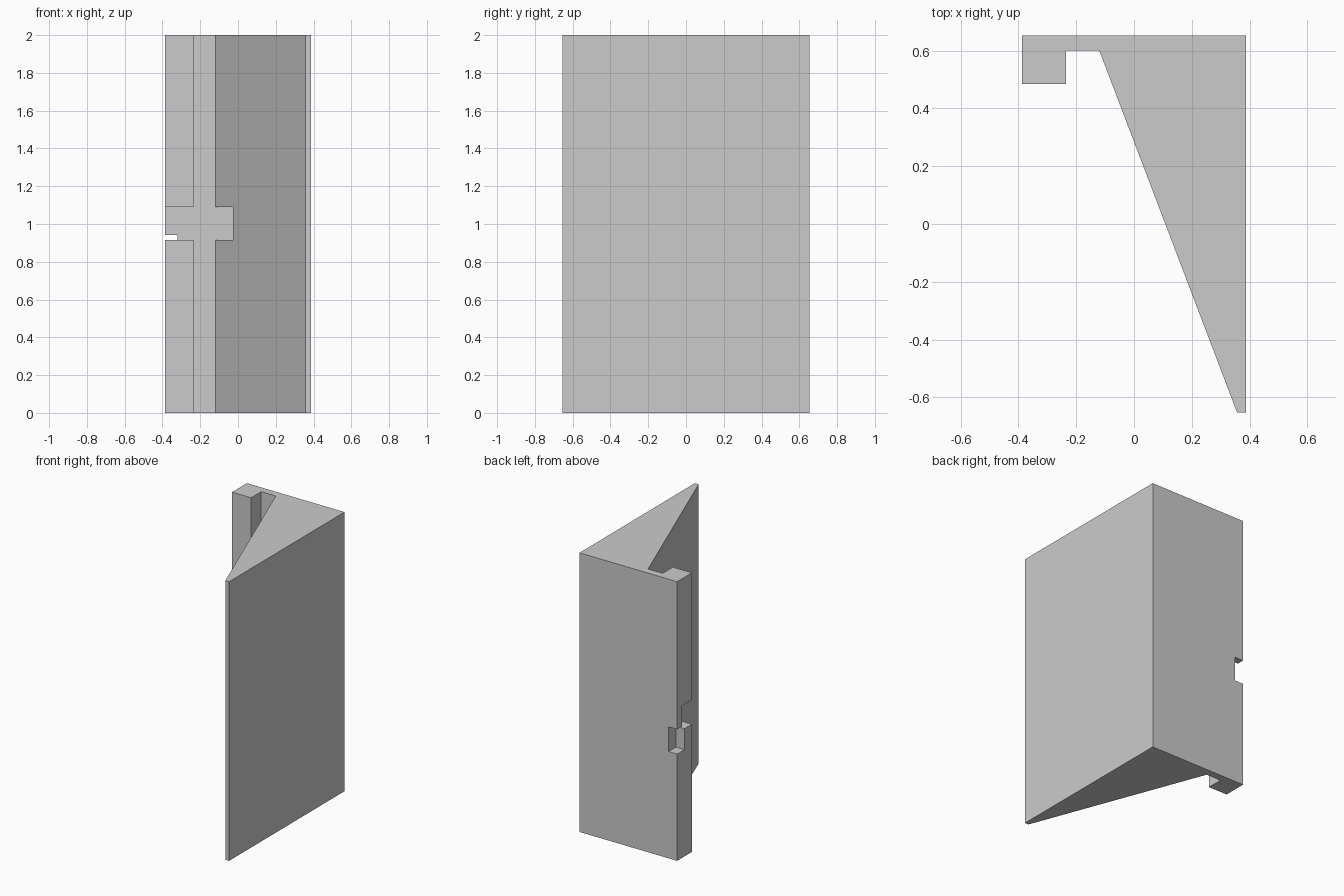
import bpy, bmesh

if "Cube" in bpy.data.objects:
    bpy.data.objects.remove(bpy.data.objects["Cube"])


def prism(name, outline, z0, z1):
    """Extrude a closed xy outline from z0 to z1."""
    bm = bmesh.new()
    face = bm.faces.new([bm.verts.new((x, y, z0)) for x, y in outline])
    ext = bmesh.ops.extrude_face_region(bm, geom=[face])
    top = [v for v in ext["geom"] if isinstance(v, bmesh.types.BMVert)]
    bmesh.ops.translate(bm, verts=top, vec=(0, 0, z1 - z0))
    bmesh.ops.recalc_face_normals(bm, faces=bm.faces)
    mesh = bpy.data.meshes.new(name)
    bm.to_mesh(mesh)
    bm.free()
    obj = bpy.data.objects.new(name, mesh)
    bpy.context.collection.objects.link(obj)
    return obj


def cut_box(target, x0, x1, y0, y1, z0, z1):
    """Subtract a box from the target, then remove the cutter."""
    cutter = prism("cutter", [(x0, y0), (x1, y0), (x1, y1), (x0, y1)], z0, z1)
    cutter.hide_render = True
    mod = target.modifiers.new("cut", 'BOOLEAN')
    mod.operation = 'DIFFERENCE'
    mod.solver = 'EXACT'
    mod.object = cutter
    bpy.context.view_layer.objects.active = target
    bpy.ops.object.modifier_apply(modifier=mod.name)
    bpy.data.objects.remove(cutter)


X, Y = 0.387, 0.653

# Wedge with a thin back flange and a hooked lip
wedge = prism("wedge_bracket", [
    (-X, Y), (X, Y), (X, -Y), (0.357, -Y),
    (-0.12, 0.60), (-0.236, 0.60), (-0.236, 0.485), (-X, 0.485)], 0, 2)

# Slot across the lip and into the sloped face
cut_box(wedge, -0.6, -0.026, 0.1, 0.60, 0.915, 1.09)

# Small notch in the back left corner, just below the slot
cut_box(wedge, -0.6, -0.32, 0.57, 0.9, 0.765, 0.942)
